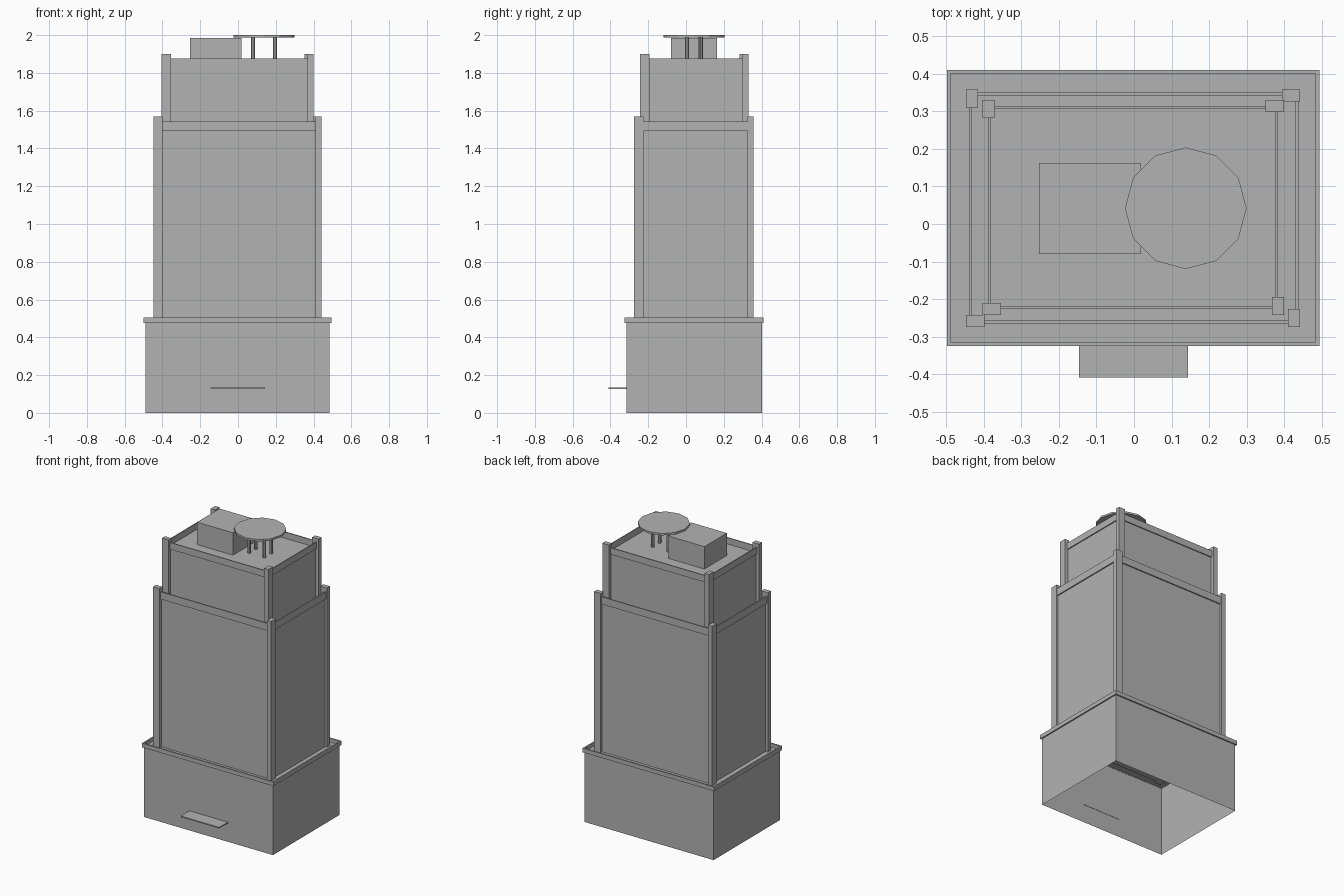
import bpy
import bmesh
import math

default_cube = bpy.data.objects.get("Cube")
if default_cube:
    bpy.data.objects.remove(default_cube, do_unlink=True)

# One plain concrete grey for the whole tower
GREY = (0.45, 0.45, 0.45, 1.0)
concrete = bpy.data.materials.new("concrete_grey")
concrete.use_nodes = True
concrete.diffuse_color = GREY
concrete.node_tree.nodes["Principled BSDF"].inputs["Base Color"].default_value = GREY


def finish(name, bm):
    mesh = bpy.data.meshes.new(name)
    bm.to_mesh(mesh)
    bm.free()
    mesh.materials.append(concrete)
    obj = bpy.data.objects.new(name, mesh)
    bpy.context.collection.objects.link(obj)
    return obj


def box(name, rect, z0, z1, open_bottom=False):
    """Box over rect = (x0, x1, y0, y1)."""
    x0, x1, y0, y1 = rect
    bm = bmesh.new()
    bmesh.ops.create_cube(bm, size=1)
    bmesh.ops.scale(bm, vec=(x1 - x0, y1 - y0, z1 - z0), verts=bm.verts)
    bmesh.ops.translate(bm, vec=((x0 + x1) / 2, (y0 + y1) / 2, (z0 + z1) / 2), verts=bm.verts)
    if open_bottom:
        bm.normal_update()
        bottom = [f for f in bm.faces if f.normal.z < -0.5]
        bmesh.ops.delete(bm, geom=bottom, context='FACES_ONLY')
    return finish(name, bm)


def grow(rect, d):
    x0, x1, y0, y1 = rect
    return (x0 - d, x1 + d, y0 - d, y1 + d)


def corners(rect):
    x0, x1, y0, y1 = rect
    return [(x0, y0), (x1, y0), (x1, y1), (x0, y1)]


def ring(name, outer, thickness, z0, z1):
    """Hollow rectangular parapet."""
    bm = bmesh.new()
    loops = [[bm.verts.new((x, y, z)) for x, y in corners(r)]
             for r, z in ((outer, z0), (outer, z1),
                          (grow(outer, -thickness), z1), (grow(outer, -thickness), z0))]
    for k in range(4):
        a, b = loops[k], loops[(k + 1) % 4]
        for i in range(4):
            j = (i + 1) % 4
            bm.faces.new((a[i], a[j], b[j], b[i]))
    bmesh.ops.recalc_face_normals(bm, faces=bm.faces)
    return finish(name, bm)


def cylinder(name, x, y, z0, z1, radius, sides):
    bm = bmesh.new()
    bmesh.ops.create_cone(bm, cap_ends=True, segments=sides,
                          radius1=radius, radius2=radius, depth=z1 - z0)
    bmesh.ops.translate(bm, vec=(x, y, (z0 + z1) / 2), verts=bm.verts)
    return finish(name, bm)


def corner_piers(prefix, rect, z0, z1):
    """Oblong piers whose long side turns from corner to corner."""
    x0, x1, y0, y1 = rect
    long, short = 0.049, 0.032
    names = ("front_right", "front_left", "back_left", "back_right")
    for i, (x, y) in enumerate(corners(rect)):
        w, d = (long, short) if i % 2 == 0 else (short, long)
        px = x if x == x0 else x - w
        py = y if y == y0 else y - d
        box(f"{prefix}_pier_{names[i]}", (px, px + w, py, py + d), z0, z1)


# Podium, open underneath, with its raised cornice
podium = (-0.49, 0.485, -0.316, 0.402)
box("podium", podium, 0, 0.48, open_bottom=True)
ring("podium_cornice", grow(podium, 0.009), 0.01, 0.477, 0.505)

# Entrance canopy
box("entrance_canopy", (-0.146, 0.144, -0.409, -0.314), 0.126, 0.134)

# Main shaft
shaft = (-0.432, 0.43, -0.257, 0.342)
box("shaft", shaft, 0.47, 1.495)
ring("shaft_parapet", grow(shaft, 0.008), 0.008, 1.492, 1.542)
corner_piers("shaft", (-0.448, 0.443, -0.275, 0.358), 0.47, 1.568)

# Upper tier
upper = (-0.382, 0.377, -0.22, 0.308)
box("upper_tier", upper, 1.49, 1.833)
ring("upper_parapet", grow(upper, 0.007), 0.007, 1.83, 1.876)
corner_piers("upper", (-0.404, 0.4, -0.243, 0.331), 1.49, 1.9)

# Rooftop plant room and landing disc on four posts
box("plant_room", (-0.253, 0.018, -0.08, 0.163), 1.825, 1.986)
disc_x, disc_y = 0.138, 0.042
cylinder("roof_disc", disc_x, disc_y, 1.987, 2.0, 0.162, 12)
for sx in (-1, 1):
    for sy in (-1, 1):
        name = f"disc_post_{'left' if sx > 0 else 'right'}_{'back' if sy > 0 else 'front'}"
        cylinder(name, disc_x + sx * 0.058, disc_y + sy * 0.036, 1.825, 1.99, 0.011, 8)
